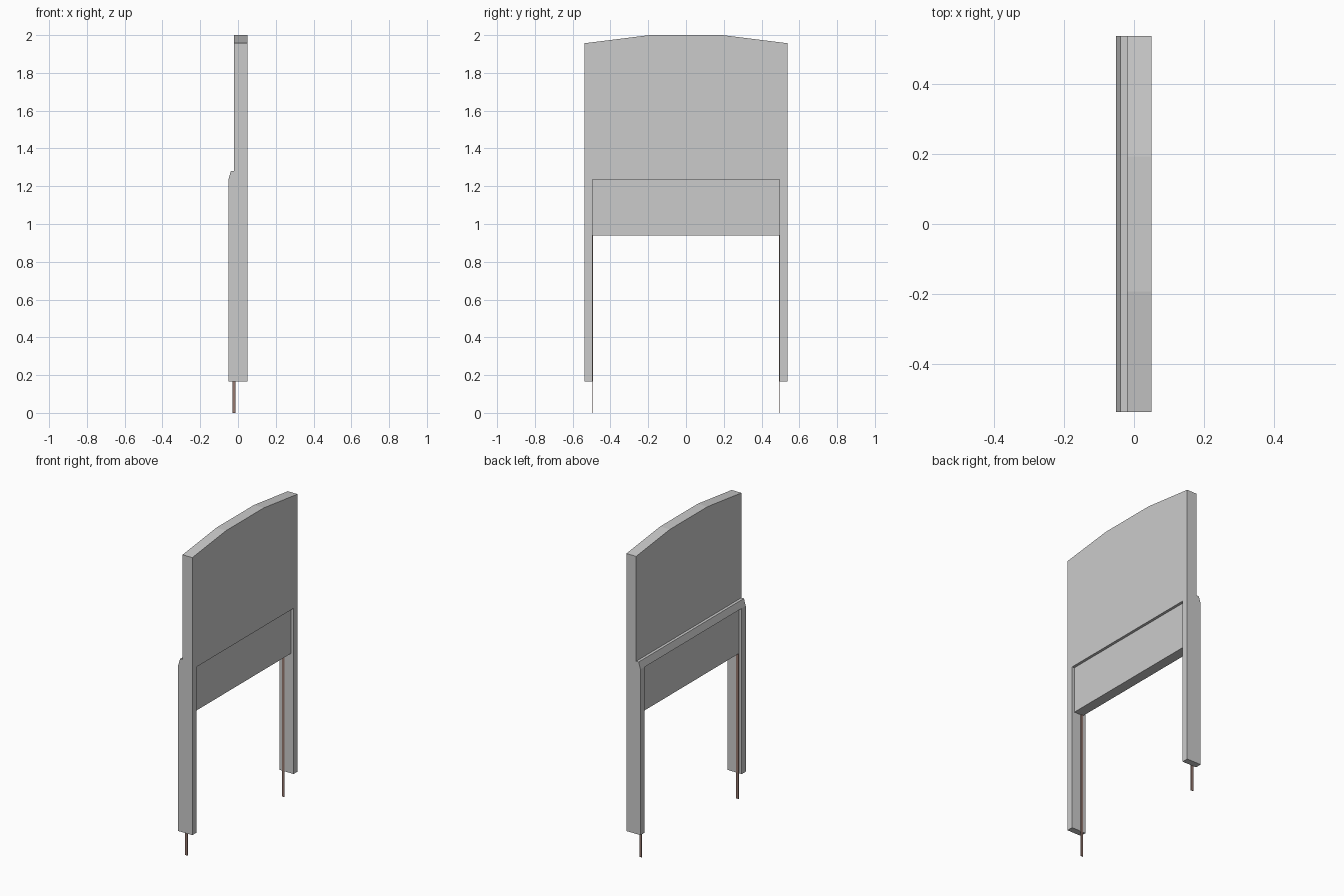
import bpy, bmesh
from mathutils import Vector

if "Cube" in bpy.data.objects:
    bpy.data.objects.remove(bpy.data.objects["Cube"])


def prism(name, outline, direction):
    """Closed solid made by sweeping a flat outline along a vector."""
    bm = bmesh.new()
    face = bm.faces.new([bm.verts.new(p) for p in outline])
    swept = bmesh.ops.extrude_face_region(bm, geom=[face])
    verts = [v for v in swept["geom"] if isinstance(v, bmesh.types.BMVert)]
    bmesh.ops.translate(bm, verts=verts, vec=Vector(direction))
    bmesh.ops.recalc_face_normals(bm, faces=bm.faces)
    mesh = bpy.data.meshes.new(name)
    bm.to_mesh(mesh)
    bm.free()
    obj = bpy.data.objects.new(name, mesh)
    bpy.context.collection.objects.link(obj)
    return obj


def box(name, x0, x1, y0, y1, z0, z1):
    return prism(name, [(x0, y0, z0), (x1, y0, z0), (x1, y1, z0), (x0, y1, z0)],
                 (0, 0, z1 - z0))


HALF, INNER = 0.537, 0.496      # outer half width, half width of the opening
FOOT, LINTEL, SHELF = 0.165, 1.235, 1.28

# portal frame: two posts and a chamfered top bar as one outline
side = [(-0.051, FOOT), (0.05, FOOT), (0.05, SHELF), (-0.038, SHELF), (-0.051, LINTEL)]
frame = prism("frame", [(x, -HALF, z) for x, z in side], (0, 2 * HALF, 0))
opening = box("opening_cutter", -0.2, 0.2, -INNER, INNER, 0, LINTEL)
opening.hide_render = True
cut = frame.modifiers.new("opening", 'BOOLEAN')
cut.operation, cut.solver, cut.object = 'DIFFERENCE', 'EXACT', opening
bpy.context.view_layer.objects.active = frame
bpy.ops.object.modifier_apply(modifier=cut.name)
bpy.data.objects.remove(opening)

# tall upper panel with a three-segment crown
crown = [(-HALF, SHELF), (HALF, SHELF), (HALF, 1.957), (0.192, 2.0),
         (-0.192, 2.0), (-HALF, 1.957)]
prism("upper_panel", [(-0.02, y, z) for y, z in crown], (0.07, 0, 0))

# recessed panel filling the top of the opening
box("recessed_panel", -0.033, 0.033, -INNER, INNER, 0.94, LINTEL)

# thin brown strips along the inside of the posts, down to the ground
brown = bpy.data.materials.new("brown_strip")
brown.diffuse_color = (0.30, 0.19, 0.16, 1)
brown.use_nodes = True
brown.node_tree.nodes["Principled BSDF"].inputs["Base Color"].default_value = brown.diffuse_color
for label, s in (("left", -1), ("right", 1)):
    y0, y1 = sorted((s * (INNER - 0.004), s * INNER))
    strip = box(label + "_strip", -0.03, -0.014, y0, y1, 0, 0.94)
    strip.data.materials.append(brown)
